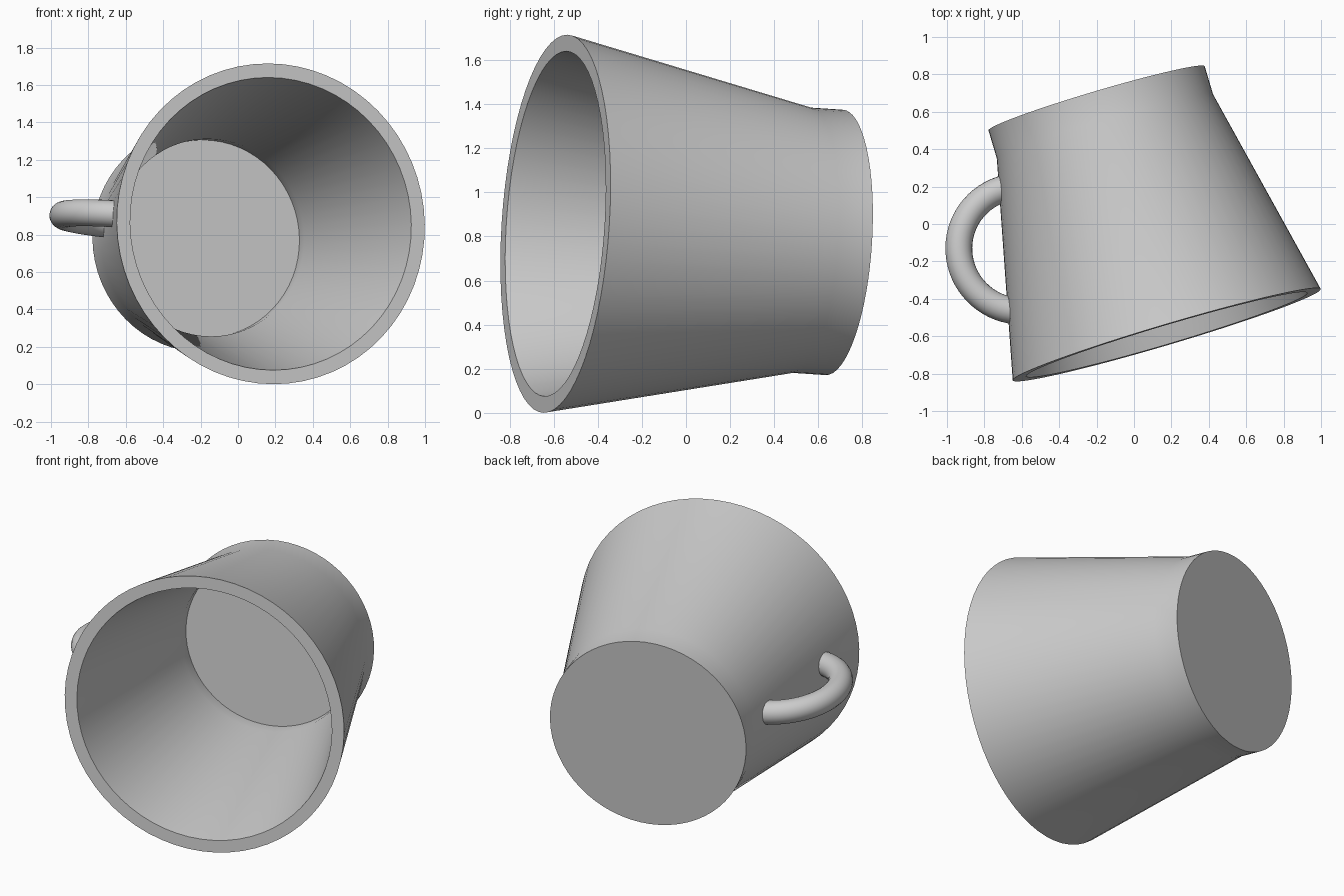
import bpy, bmesh
from math import cos, sin, pi, radians
from mathutils import Vector, Matrix

if "Cube" in bpy.data.objects:
    bpy.data.objects.remove(bpy.data.objects["Cube"])

# Mug frame: origin at the base centre, local z along the tilted axis, local x towards the handle
base = Vector((-0.20, 0.672, 0.773))
axis = Vector((0.284, -0.957, 0.064)).normalized()
side = Vector((-0.957, -0.28, 0.10))
side = (side - axis * side.dot(axis)).normalized()
frame = Matrix((side, axis.cross(side), axis)).transposed().to_4x4()
frame.translation = base


def add_object(name, bm):
    bmesh.ops.recalc_face_normals(bm, faces=bm.faces)
    bm.transform(frame)
    mesh = bpy.data.meshes.new(name)
    bm.to_mesh(mesh)
    bm.free()
    obj = bpy.data.objects.new(name, mesh)
    bpy.context.collection.objects.link(obj)
    bpy.context.view_layer.objects.active = obj
    obj.select_set(True)
    bpy.ops.object.shade_smooth_by_angle(angle=radians(30))
    obj.select_set(False)
    return obj


def skin_rings(rings, capped):
    bm = bmesh.new()
    loops = [[bm.verts.new(p) for p in ring] for ring in rings]
    for a, b in zip(loops, loops[1:]):
        for i in range(len(a)):
            j = (i + 1) % len(a)
            bm.faces.new((a[i], a[j], b[j], b[i]))
    if capped:
        bm.faces.new(loops[0])
        bm.faces.new(loops[-1])
    return bm


# Cup: outer base, foot, flared wall, rim, inner wall, inner floor (radius, height)
profile = [(0.603, 0), (0.603, 0.157), (0.859, 1.321),
           (0.784, 1.321), (0.529, 0.165), (0.529, 0.075)]
sides = 64
rings = [[(r * cos(2 * pi * i / sides), r * sin(2 * pi * i / sides), h)
          for i in range(sides)] for r, h in profile]
add_object("cup", skin_rings(rings, True))

# Handle: part of a ring whose ends sink into the wall
centre_r, centre_h, major, minor = 0.618, 0.662, 0.335, 0.072
steps, tube = 32, 20
rings = []
for s in range(steps + 1):
    a = radians(-93 + (68 + 93) * s / steps)
    ring = []
    for t in range(tube):
        b = 2 * pi * t / tube
        d = major + minor * cos(b)
        ring.append((centre_r + d * cos(a), minor * sin(b), centre_h + d * sin(a)))
    rings.append(ring)
add_object("handle", skin_rings(rings, True))
